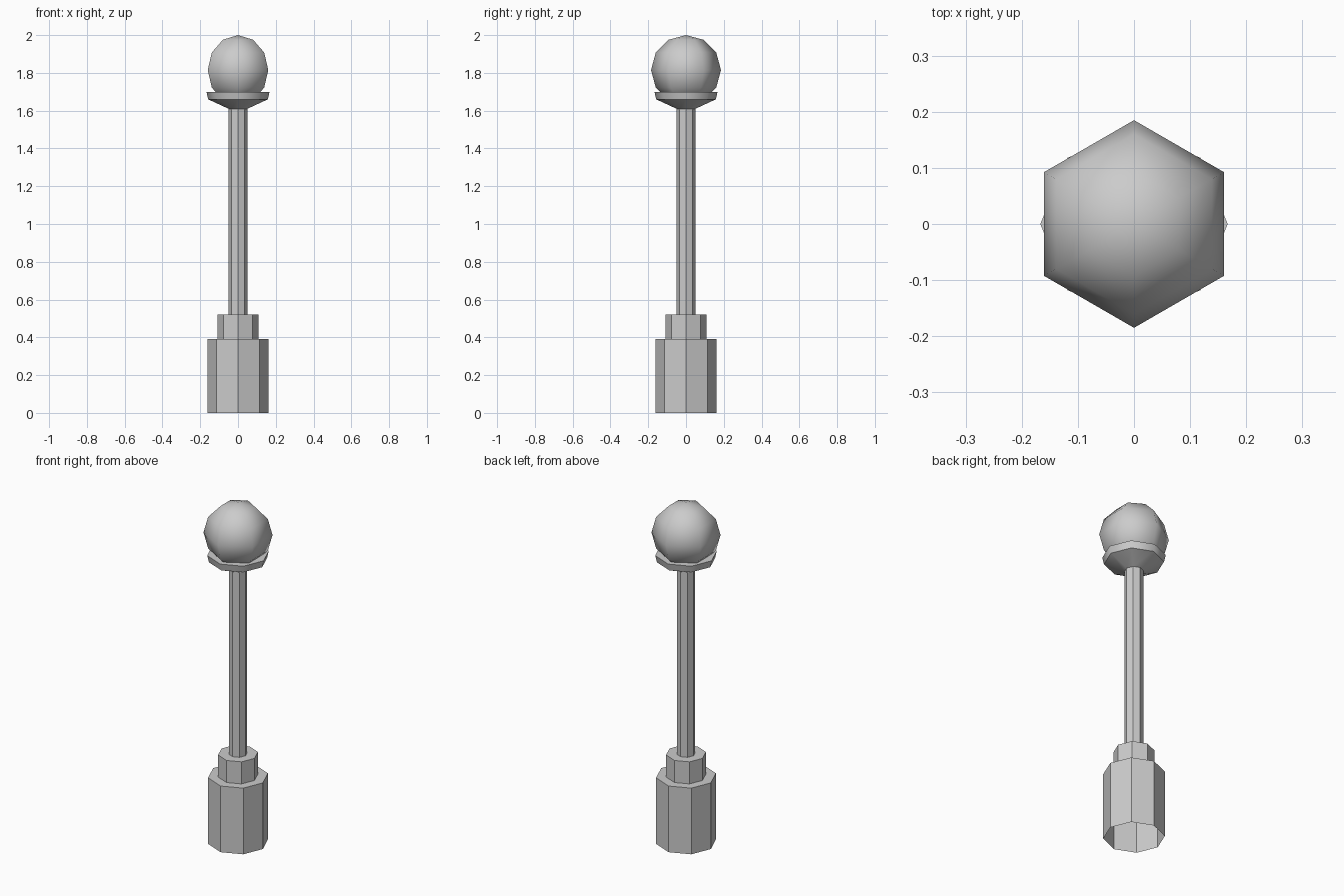
import bpy
import bmesh
from math import cos, sin, pi, radians

if "Cube" in bpy.data.objects:
    bpy.data.objects.remove(bpy.data.objects["Cube"])


def link(name, bm):
    mesh = bpy.data.meshes.new(name)
    bm.normal_update()
    bm.to_mesh(mesh)
    bm.free()
    obj = bpy.data.objects.new(name, mesh)
    bpy.context.collection.objects.link(obj)
    return obj


def lathe(name, profile, cap_top=True, sides=8):
    """Turn a bottom-to-top (radius, z) profile into an open-bottomed prism."""
    bm = bmesh.new()
    rings = [[bm.verts.new((r * cos(2 * pi * i / sides), r * sin(2 * pi * i / sides), z))
              for i in range(sides)] for r, z in profile]
    for low, high in zip(rings, rings[1:]):
        for i in range(sides):
            j = (i + 1) % sides
            bm.faces.new((low[i], low[j], high[j], high[i]))
    if cap_top:
        bm.faces.new(rings[-1])
    return link(name, bm)


def smooth(obj, angle):
    bpy.ops.object.select_all(action='DESELECT')
    obj.select_set(True)
    bpy.context.view_layer.objects.active = obj
    bpy.ops.object.shade_smooth_by_angle(angle=radians(angle))


# Octagonal foot, stepped collar and slim shaft
lathe("base", [(0.162, 0), (0.162, 0.39)])
lathe("collar", [(0.108, 0.39), (0.108, 0.52)])
lathe("pole", [(0.05, 0.52), (0.05, 1.61)], cap_top=False)

# Flared cup under the globe
cup = lathe("lamp_cup", [(0.05, 1.61), (0.158, 1.66), (0.167, 1.70)])
smooth(cup, 47)

# Six-sided globe with smooth shading
bm = bmesh.new()
bmesh.ops.create_uvsphere(bm, u_segments=6, v_segments=6, radius=0.185)
bmesh.ops.translate(bm, verts=bm.verts, vec=(0, 0, 1.815))
globe = link("lamp_globe", bm)
smooth(globe, 80)
